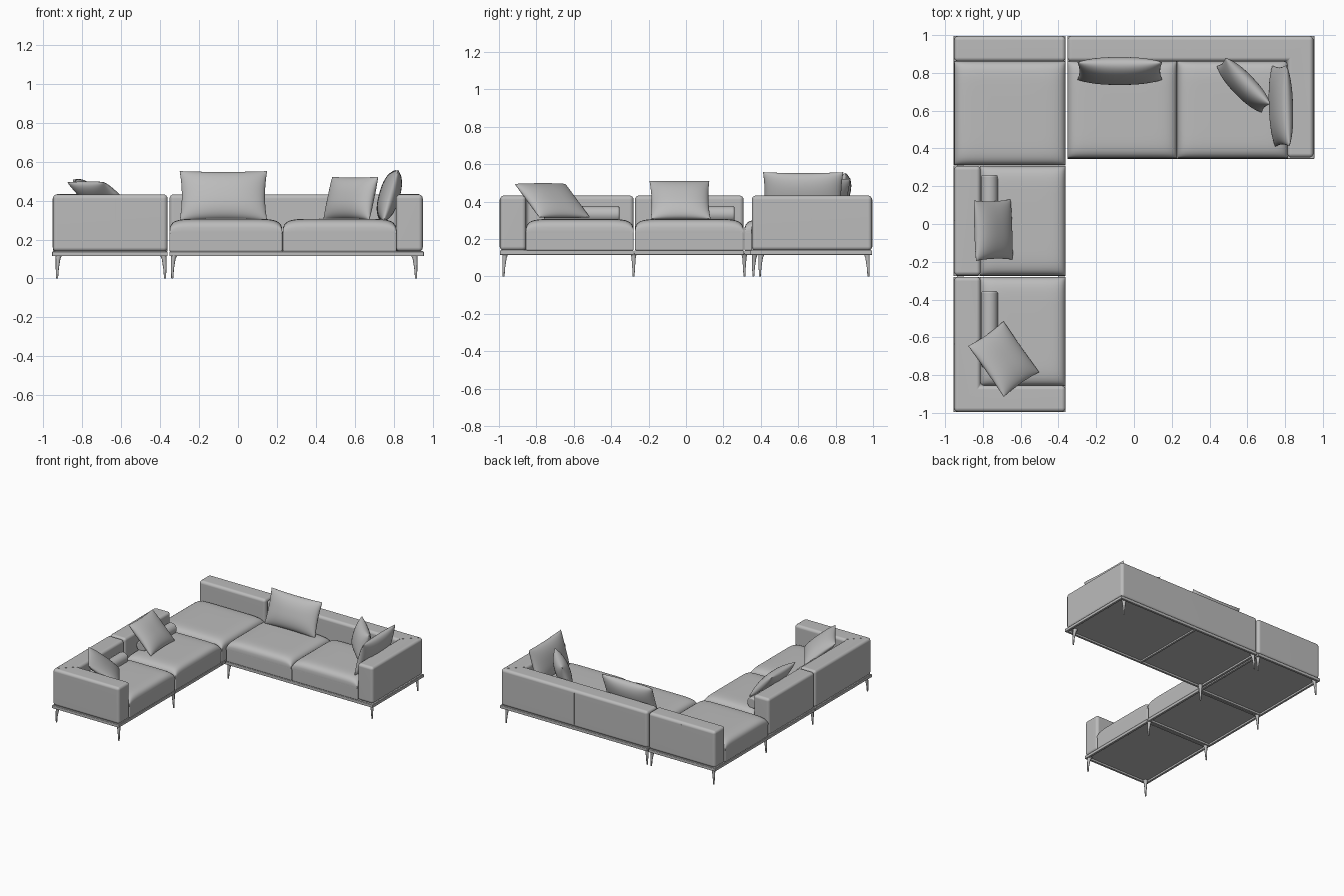
import bpy, bmesh, math
from mathutils import Matrix, Vector

if "Cube" in bpy.data.objects:
    bpy.data.objects.remove(bpy.data.objects["Cube"], do_unlink=True)

grey = bpy.data.materials.new("upholstery_grey")
grey.use_nodes = True
tone = (0.5, 0.5, 0.5, 1)
grey.diffuse_color = tone
grey.node_tree.nodes["Principled BSDF"].inputs["Base Color"].default_value = tone


def finish(bm, name, matrix=None):
    bmesh.ops.recalc_face_normals(bm, faces=bm.faces)
    mesh = bpy.data.meshes.new(name)
    bm.to_mesh(mesh)
    bm.free()
    mesh.materials.append(grey)
    for p in mesh.polygons:
        p.use_smooth = True
    mesh.set_sharp_from_angle(angle=math.radians(40))
    ob = bpy.data.objects.new(name, mesh)
    bpy.context.collection.objects.link(ob)
    if matrix:
        ob.matrix_world = matrix
    ob.modifiers.new("even_shading", "WEIGHTED_NORMAL").keep_sharp = True
    return ob


def prism(name, outline, z0, z1, bevel=0.0):
    """Upright block over a footprint, with rounded edges."""
    bm = bmesh.new()
    base = bm.faces.new([bm.verts.new((x, y, z0)) for x, y in outline])
    top = bmesh.ops.extrude_face_region(bm, geom=[base])["geom"]
    bmesh.ops.translate(bm, vec=(0, 0, z1 - z0),
                        verts=[v for v in top if isinstance(v, bmesh.types.BMVert)])
    if base.is_valid and len(bm.faces) < len(outline) + 2:
        bm.faces.new([v for v in bm.verts if abs(v.co.z - z0) < 1e-6])
    bmesh.ops.recalc_face_normals(bm, faces=bm.faces)
    if bevel:
        bmesh.ops.bevel(bm, geom=bm.edges[:], offset=bevel, segments=4,
                        profile=0.5, affect="EDGES")
    return finish(bm, name)


def box(name, x0, x1, y0, y1, z0, z1, bevel=0.0):
    return prism(name, [(x0, y0), (x1, y0), (x1, y1), (x0, y1)], z0, z1, bevel)


def puff(name, w, h, t, power, soft, pinch, matrix, n=28):
    """Stuffed shape in local XZ, thickness along Y, thin at its rim."""
    bm = bmesh.new()
    for side in (-1, 1):
        rows = []
        for i in range(n + 1):
            u = -math.cos(math.pi * i / n)
            row = []
            for j in range(n + 1):
                v = -math.cos(math.pi * j / n)
                d = max(0, (1 - abs(u) ** power) * (1 - abs(v) ** power)) ** soft
                x = u * w / 2 * (1 - pinch * (1 - v * v))
                z = v * h / 2 * (1 - pinch * (1 - u * u))
                row.append(bm.verts.new((x, side * d * t / 2, z)))
            rows.append(row)
        for i in range(n):
            for j in range(n):
                bm.faces.new((rows[i][j], rows[i + 1][j],
                              rows[i + 1][j + 1], rows[i][j + 1]))
    bmesh.ops.remove_doubles(bm, verts=bm.verts, dist=1e-5)
    return finish(bm, name, matrix)


def seat(name, x0, x1, y0, y1):
    box(name + "_base", x0, x1, y0, y1, 0.138, 0.243, 0.008)
    m = Matrix.Translation(((x0 + x1) / 2, (y0 + y1) / 2, 0.238)) @ Matrix.Rotation(math.pi / 2, 4, "X")
    puff(name + "_cushion", x1 - x0, y1 - y0, 0.138, 8, 0.35, 0.0, m)


def pillow(name, centre, w, h, t, yaw, tilt):
    m = (Matrix.Translation(centre) @ Matrix.Rotation(math.radians(yaw), 4, "Z")
         @ Matrix.Rotation(math.radians(-tilt), 4, "X"))
    puff(name, w, h, t, 2.4, 0.5, 0.05, m)


def frame(name, x0, x1, y0, y1):
    r = 0.018
    box(name + "_panel", x0 + 0.005, x1 - 0.005, y0 + 0.005, y1 - 0.005, 0.13, 0.14)
    for k, (a, b) in enumerate(((y0, y0 + r), (y1 - r, y1))):
        box(f"{name}_long_rail_{k}", x0, x1, a, b, 0.115, 0.138, 0.002)
    for k, (a, b) in enumerate(((x0, x0 + r), (x1 - r, x1))):
        box(f"{name}_side_rail_{k}", a, b, y0, y1, 0.115, 0.138, 0.002)


def leg(name, x, y, dx, dy):
    """Slim leg that tapers and leans towards the outer corner."""
    bm = bmesh.new()
    rings = []
    for z, r, s in ((0, 0.005, 0), (0.05, 0.008, 0.001), (0.1, 0.012, 0.005), (0.125, 0.018, 0.01)):
        rings.append([bm.verts.new((x - dx * s + r * math.cos(a), y - dy * s + r * math.sin(a), z))
                      for a in (math.tau * k / 10 for k in range(10))])
    for lo, hi in zip(rings, rings[1:]):
        for k in range(10):
            q = (k + 1) % 10
            bm.faces.new((lo[k], lo[q], hi[q], hi[k]))
    bm.faces.new(rings[0])
    bm.faces.new(rings[-1])
    finish(bm, name)


def bolster(name, x, y0, y1, z, r):
    bm = bmesh.new()
    bmesh.ops.create_cone(bm, cap_ends=True, segments=32, radius1=r, radius2=r, depth=y1 - y0)
    rims = [e for e in bm.edges if abs(e.verts[0].co.z - e.verts[1].co.z) < 1e-6]
    bmesh.ops.bevel(bm, geom=rims, offset=0.012, segments=4, profile=0.5, affect="EDGES")
    finish(bm, name, Matrix.Translation((x, (y0 + y1) / 2, z)) @ Matrix.Rotation(math.pi / 2, 4, "X"))


# Backs and arms
LOW, TOP, ROUND = 0.138, 0.432, 0.022
prism("long_back_and_arm", [(-0.352, 0.86), (0.812, 0.86), (0.812, 0.352), (0.95, 0.352),
                            (0.95, 0.995), (-0.352, 0.995)], LOW, TOP, ROUND)
prism("end_back_and_arm", [(-0.952, -0.995), (-0.362, -0.995), (-0.362, -0.855), (-0.812, -0.855),
                           (-0.812, -0.28), (-0.952, -0.28)], LOW, TOP, ROUND)
box("middle_back", -0.952, -0.812, -0.273, 0.308, LOW, TOP, ROUND)
box("corner_back", -0.952, -0.362, 0.86, 0.995, LOW, TOP, ROUND)

# Seats
seat("long_seat_right", -0.352, 0.228, 0.348, 0.862)
seat("long_seat_left", 0.23, 0.815, 0.348, 0.862)
seat("corner_seat", -0.952, -0.362, 0.312, 0.862)
seat("middle_seat", -0.815, -0.362, -0.273, 0.308)
seat("end_seat", -0.815, -0.362, -0.857, -0.28)

# Base frames
frame("long_frame", -0.352, 0.955, 0.345, 0.995)
frame("corner_frame", -0.955, -0.362, 0.312, 0.995)
frame("middle_frame", -0.955, -0.362, -0.275, 0.31)
frame("end_frame", -0.955, -0.362, -0.995, -0.28)
box("long_frame_crossbar", 0.222, 0.238, 0.35, 0.99, 0.118, 0.135)

# Legs
for i, (x, y, dx, dy) in enumerate((
        (-0.93, -0.975, -1, -1), (-0.375, -0.975, 1, -1),
        (-0.93, -0.28, -1, 0), (-0.375, -0.28, 1, 0),
        (-0.93, 0.312, -1, 0), (-0.93, 0.975, -1, 1), (-0.375, 0.975, 1, 1),
        (-0.338, 0.36, -1, -1), (-0.338, 0.975, -1, 1),
        (0.915, 0.395, 1, -1), (0.915, 0.975, 1, 1))):
    leg(f"leg_{i}", x, y, dx, dy)

# Upholstery seams: mitres on top, upright joins on the outer sides
def mitre(name, a, b):
    a, b = Vector(a), Vector(b)
    s = (b - a).normalized().orthogonal() * 0.0015
    prism(name, [tuple(a + s), tuple(b + s), tuple(b - s), tuple(a - s)], TOP - 0.002, TOP + 0.001)


mitre("long_mitre_seam", (0.93, 0.975), (0.82, 0.87))
mitre("end_mitre_seam", (-0.93, -0.973), (-0.82, -0.865))
S0, S1 = LOW + 0.02, TOP - 0.02
box("arm_seam", 0.949, 0.951, 0.668, 0.672, S0, S1)
box("end_arm_seam", -0.632, -0.628, -0.996, -0.994, S0, S1)
for i, x in enumerate((-0.655, 0.298)):
    box(f"rear_seam_{i}", x - 0.002, x + 0.002, 0.994, 0.996, S0, S1)
for i, y in enumerate((-0.635, 0.018)):
    box(f"side_seam_{i}", -0.953, -0.951, y - 0.002, y + 0.002, S0, S1)

# Loose pillows and bolsters
pillow("wide_pillow", (-0.075, 0.81, 0.425), 0.45, 0.27, 0.12, 0, 20)
pillow("angled_pillow", (0.58, 0.735, 0.412), 0.34, 0.23, 0.11, -46, 16)
pillow("arm_pillow", (0.778, 0.625, 0.425), 0.43, 0.275, 0.105, -88, 16)
pillow("middle_pillow", (-0.745, -0.032, 0.408), 0.32, 0.28, 0.1, 92, 44)
pillow("end_pillow", (-0.69, -0.715, 0.405), 0.33, 0.29, 0.09, 125, 52)
bolster("middle_bolster", -0.765, -0.14, 0.26, 0.332, 0.044)
bolster("end_bolster", -0.765, -0.76, -0.355, 0.332, 0.044)
